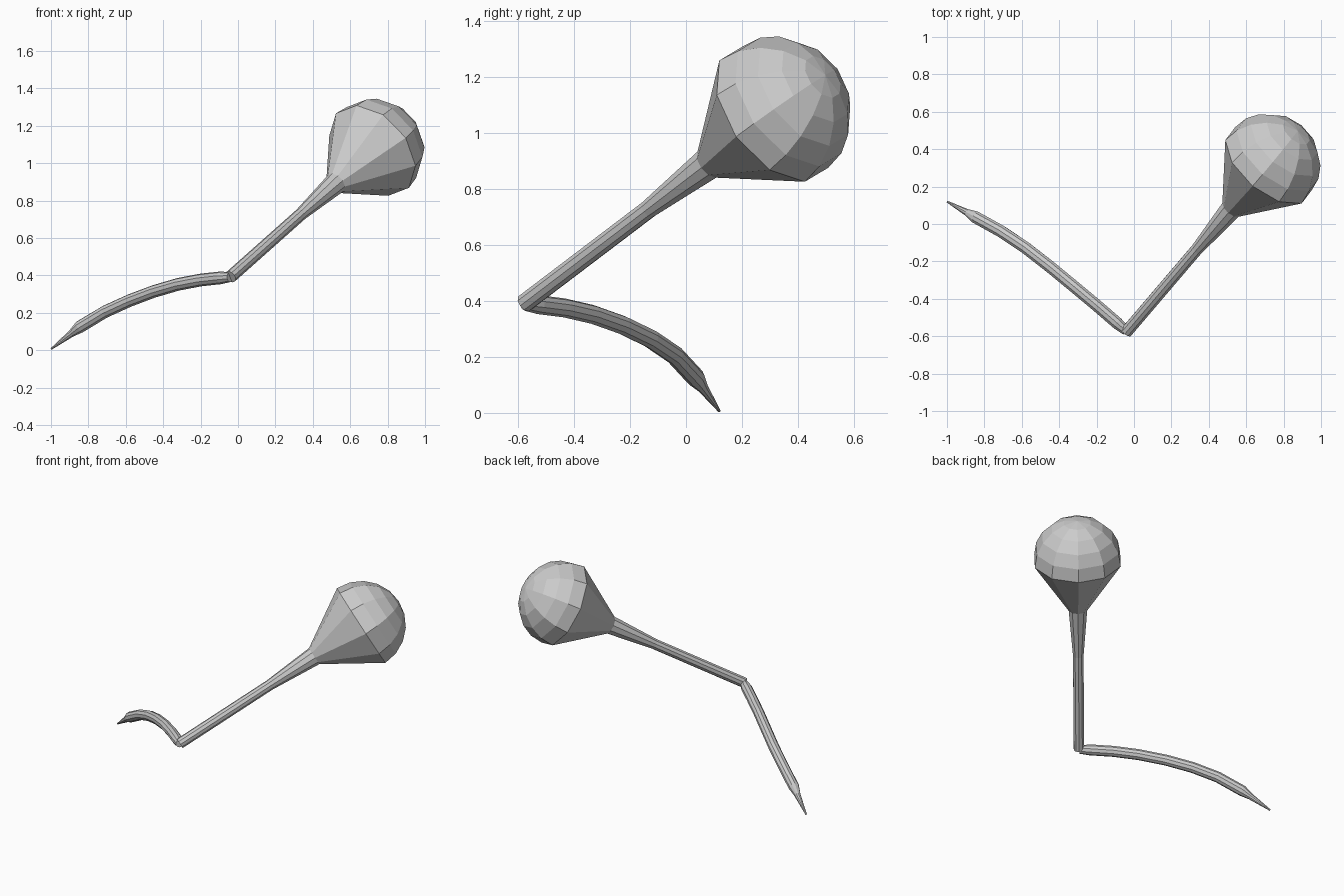
import bpy
import bmesh
from math import sin, cos, pi
from mathutils import Vector

if "Cube" in bpy.data.objects:
    bpy.data.objects.remove(bpy.data.objects["Cube"])

SIDES = 10


def tube(name, points, radii, ref, cap_start=True, cap_end=True):
    """Flat-faced tube of ten-sided rings, each square to the path."""
    bm = bmesh.new()
    pts = [Vector(p) for p in points]
    rings = []
    for i, (p, r) in enumerate(zip(pts, radii)):
        t = (pts[min(i + 1, len(pts) - 1)] - pts[max(i - 1, 0)]).normalized()
        u = (ref - t * ref.dot(t)).normalized()
        v = t.cross(u)
        if r == 0:
            rings.append([bm.verts.new(p)])
            continue
        rings.append([bm.verts.new(p + r * (u * cos(2 * pi * k / SIDES) + v * sin(2 * pi * k / SIDES)))
                      for k in range(SIDES)])
    for a, b in zip(rings, rings[1:]):
        for k in range(SIDES):
            n = (k + 1) % SIDES
            if len(b) == 1:
                bm.faces.new((a[k], a[n], b[0]))
            else:
                bm.faces.new((a[k], a[n], b[n], b[k]))
    if cap_start and len(rings[0]) > 1:
        bm.faces.new(rings[0][::-1])
    if cap_end and len(rings[-1]) > 1:
        bm.faces.new(rings[-1])
    bmesh.ops.recalc_face_normals(bm, faces=bm.faces)
    me = bpy.data.meshes.new(name)
    bm.to_mesh(me)
    bm.free()
    ob = bpy.data.objects.new(name, me)
    bpy.context.collection.objects.link(ob)
    return ob


# Straight stem running up to the bulb, flared near the neck
base = Vector((-0.04, -0.576, 0.392))
axis = Vector((0.562, 0.659, 0.500)).normalized()
ref = Vector((0.228, -0.135, -0.081))
stem = [(0.0, 0.034), (0.67, 0.034), (1.0, 0.06)]
tube("stem", [base + axis * t for t, r in stem], [r for t, r in stem], ref, cap_end=False)

# Bulb: cone widening from the neck, closed by a faceted half dome
R, mid, rows = 0.279, 1.35, 5
bulb = [(1.0, 0.06)]
for i in range(rows):
    a = pi / 2 * i / rows
    bulb.append((mid + R * sin(a), R * cos(a)))
bulb.append((mid + R, 0))
tube("bulb", [base + axis * t for t, r in bulb], [r for t, r in bulb], ref, cap_start=False)

# Curved arm bending down from the elbow to a pointed tip
arm = [(-0.042, -0.572, 0.39), (-0.09, -0.53, 0.387), (-0.2, -0.435, 0.375),
       (-0.32, -0.335, 0.352), (-0.45, -0.228, 0.314), (-0.58, -0.127, 0.265),
       (-0.71, -0.04, 0.206), (-0.845, 0.035, 0.125), (-0.89, 0.06, 0.09),
       (-0.998, 0.119, 0.007)]
arm_r = [0.026] + [0.034] * 7 + [0.02, 0.005]
tube("curved_arm", arm, arm_r, Vector((0, 0, 1)))
